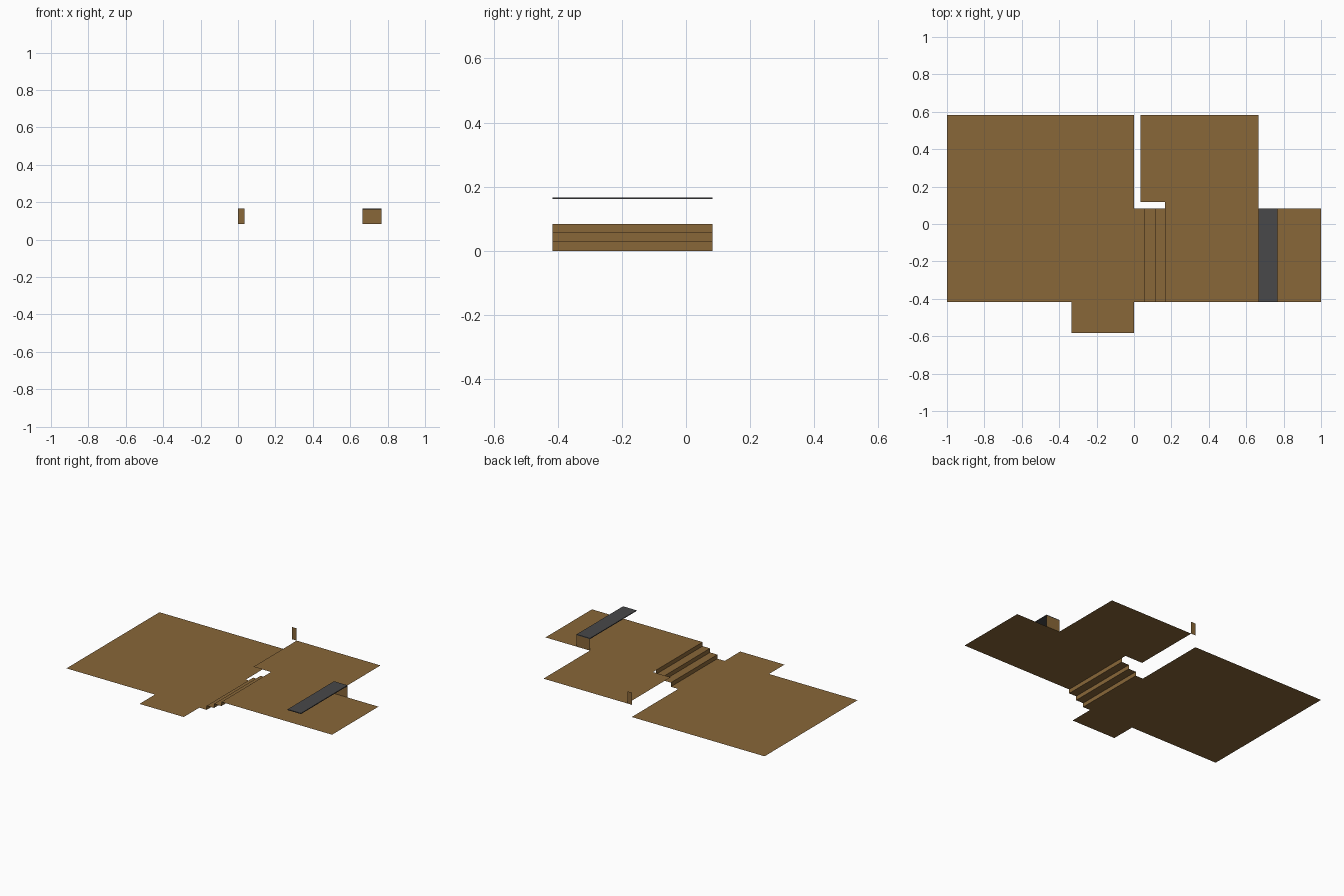
import bpy, bmesh

if "Cube" in bpy.data.objects:
    bpy.data.objects.remove(bpy.data.objects["Cube"])

def material(name, rgb):
    m = bpy.data.materials.new(name)
    m.diffuse_color = (*rgb, 1)
    m.use_nodes = True
    m.node_tree.nodes["Principled BSDF"].inputs["Base Color"].default_value = m.diffuse_color
    return m

WOOD = material("brown wood", (0.25, 0.135, 0.04))
DARK = material("dark grey", (0.065, 0.065, 0.067))

def finish(name, bm, mat):
    me = bpy.data.meshes.new(name)
    bm.to_mesh(me)
    bm.free()
    me.materials.append(mat)
    ob = bpy.data.objects.new(name, me)
    bpy.context.collection.objects.link(ob)
    return ob

def sheet(name, points, mat=WOOD):
    """One flat polygon."""
    bm = bmesh.new()
    bm.faces.new([bm.verts.new(p) for p in points])
    return finish(name, bm, mat)

# Shared levels and lines
S, N, B = -0.4167, 0.5833, 0.0833    # south line, north line, stair/counter end
UP, TOP, THICK = 0.0833, 0.1667, 0.0056
RUN, RISE = 0.0556, 0.0278
CX0, CX1 = 0.665, 0.766              # counter sides
WALL = 0.034                         # partition gap width

# Lower floor with front alcove and the landing before the stairs
lower = [(-1, S), (-0.3333, S), (-0.3333, -0.5833), (0, -0.5833), (0, S),
         (RUN, S), (RUN, B), (0, B), (0, N), (-1, N)]
sheet("lower_floor", [(x, y, 0) for x, y in lower])

# Stairs: zigzag profile swept across the width
profile = [(RUN, 0)]
for i in range(1, 4):
    profile.append((i * RUN, i * RISE))
    if i < 3:
        profile.append(((i + 1) * RUN, i * RISE))
bm = bmesh.new()
rows = [(bm.verts.new((x, S, z)), bm.verts.new((x, B, z))) for x, z in profile]
for (a, b), (c, d) in zip(rows, rows[1:]):
    bm.faces.new((a, c, d, b))
finish("stairs", bm, WOOD)

# Upper floor, notched round the partition gap
upper = [(3 * RUN, S), (1, S), (1, B), (CX0, B), (CX0, N), (WALL, N),
         (WALL, B + WALL), (3 * RUN, B + WALL)]
sheet("upper_floor", [(x, y, UP) for x, y in upper])

def end_panel(name, x0, x1, y, z1):
    sheet(name, [(x0, y, UP), (x1, y, UP), (x1, y, z1), (x0, y, z1)])

# Upright end panels of the partition and counter
end_panel("partition_end", 0, WALL, N, TOP)
end_panel("counter_end", CX0, CX1, B, TOP - THICK)

# Counter top slab
bm = bmesh.new()
bmesh.ops.create_cube(bm, size=1)
bmesh.ops.scale(bm, vec=(CX1 - CX0, B - S, THICK), verts=bm.verts)
bmesh.ops.translate(bm, vec=((CX0 + CX1) / 2, (S + B) / 2, TOP - THICK / 2), verts=bm.verts)
finish("counter_top", bm, DARK)
